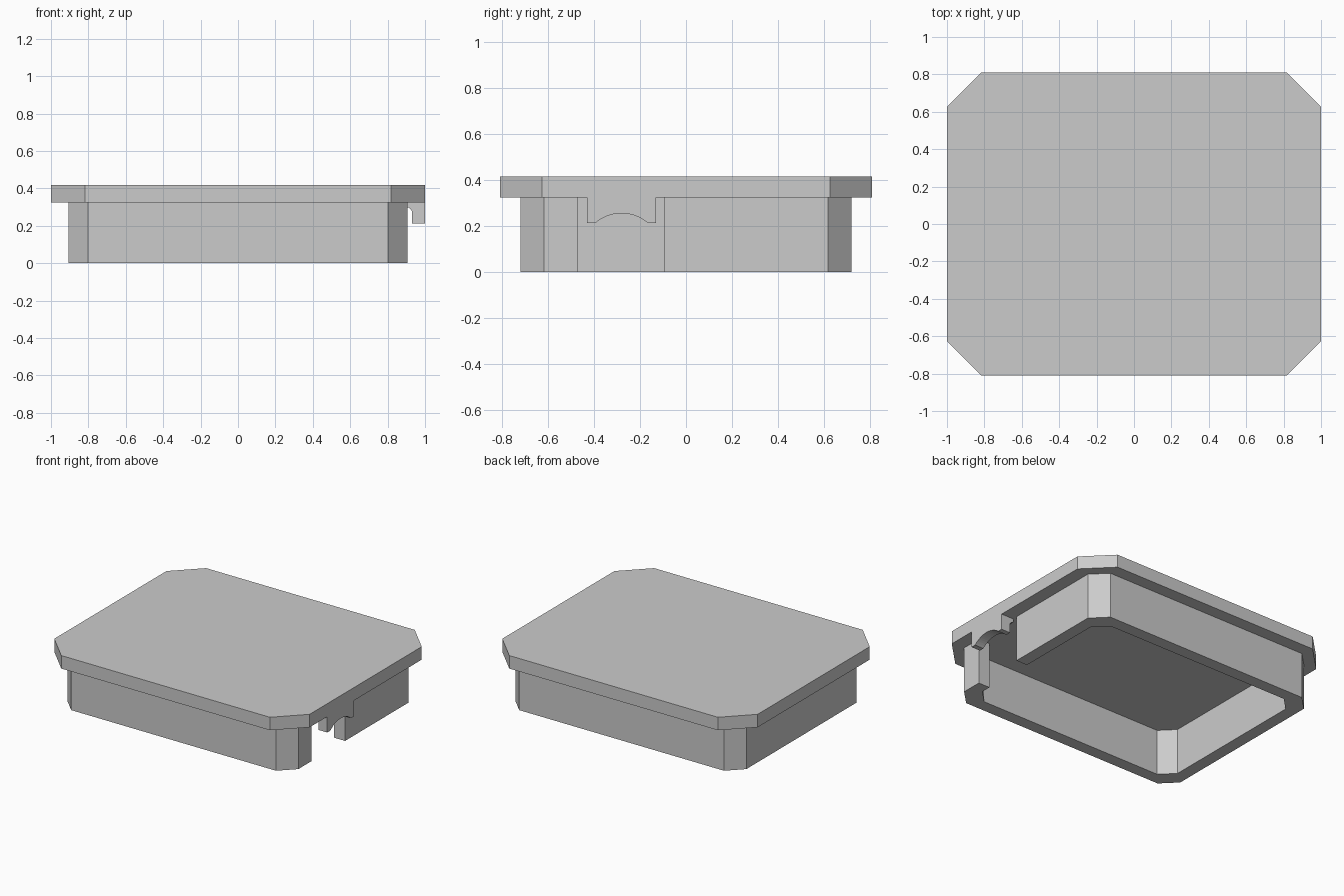
import bpy, bmesh, math
from mathutils import Vector

if "Cube" in bpy.data.objects:
    bpy.data.objects.remove(bpy.data.objects["Cube"], do_unlink=True)

grey = bpy.data.materials.new("plain grey")
grey.use_nodes = True
COLOUR = (0.6, 0.6, 0.6, 1)
grey.diffuse_color = COLOUR
grey.node_tree.nodes["Principled BSDF"].inputs["Base Color"].default_value = COLOUR


def prism(name, points, offset):
    """Extrude a closed 3D outline along an offset."""
    bm = bmesh.new()
    face = bm.faces.new([bm.verts.new(p) for p in points])
    ext = bmesh.ops.extrude_face_region(bm, geom=[face], use_keep_orig=True)
    moved = [v for v in ext["geom"] if isinstance(v, bmesh.types.BMVert)]
    bmesh.ops.translate(bm, verts=moved, vec=Vector(offset))
    bmesh.ops.recalc_face_normals(bm, faces=bm.faces)
    mesh = bpy.data.meshes.new(name)
    bm.to_mesh(mesh)
    bm.free()
    mesh.materials.append(grey)
    obj = bpy.data.objects.new(name, mesh)
    bpy.context.collection.objects.link(obj)
    return obj


def octagon(x, y, cut, z):
    """Chamfered rectangle, anticlockwise from the lower end of the +x side."""
    return [(x, cut - y, z), (x, y - cut, z), (x - cut, y, z), (cut - x, y, z),
            (-x, y - cut, z), (-x, cut - y, z), (cut - x, -y, z), (x - cut, -y, z)]


RIM, TOP = 0.325, 0.417

# Lid plate
prism("lid", octagon(1, 0.81, 0.183, RIM), (0, 0, TOP - RIM))

# Skirt wall, open for a stretch of the +x side
def open_loop(x, y, cut):
    ring = octagon(x, y, cut, 0)
    return [(x, -0.095, 0)] + ring[1:] + ring[:1] + [(x, -0.47, 0)]

outer = open_loop(0.905, 0.72, 0.103)
inner = open_loop(0.817, 0.632, 0.093)
prism("skirt_wall", outer + inner[::-1], (0, 0, RIM))

# Cable clip with an arched notch
Y0, Y1, FOOT = -0.43, -0.13, 0.213
half, rise = 0.115, 0.043
radius = (half ** 2 + rise ** 2) / (2 * rise)
mid, spread = (Y0 + Y1) / 2, math.asin(half / radius)
arch = []
for i in range(17):
    a = spread * (i / 8 - 1)
    arch.append((0.93, mid + radius * math.sin(a),
                 FOOT + rise - radius * (1 - math.cos(a))))
prism("cable_clip", [(0.93, Y0, RIM), (0.93, Y0, FOOT)] + arch +
      [(0.93, Y1, FOOT), (0.93, Y1, RIM)], (0.07, 0, 0))

# Rounded fillet joining the clip to the lid
curve = []
for i in range(7):
    a = math.pi / 2 * i / 6
    curve.append((0.90 + 0.03 * math.cos(a), Y0, 0.27 + 0.03 * math.sin(a)))
prism("clip_fillet", [(0.93, Y0, RIM)] + curve + [(0.90, Y0, RIM)], (0, Y1 - Y0, 0))
